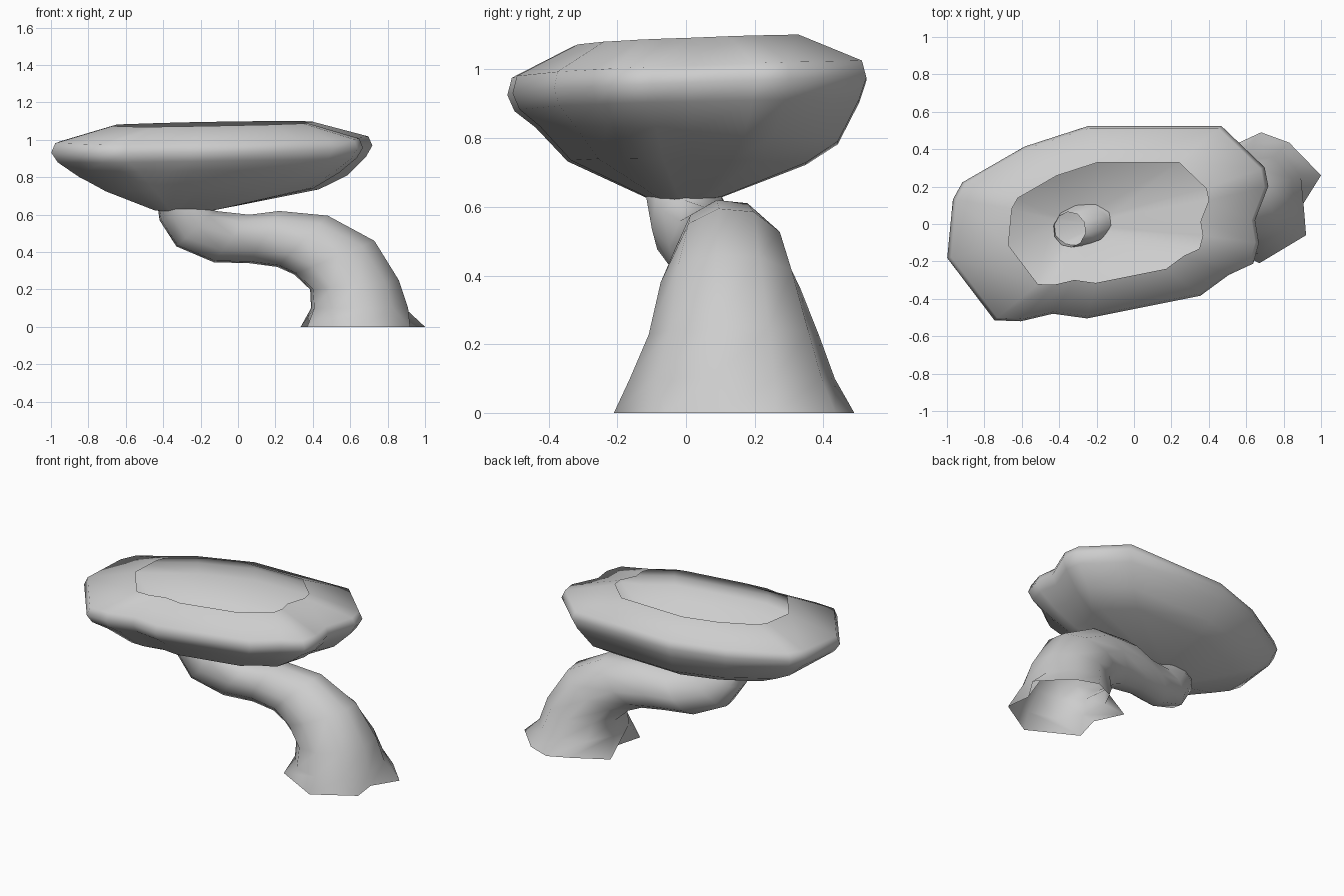
import bpy, bmesh, math
from mathutils import Vector

cube = bpy.data.objects.get("Cube")
if cube:
    bpy.data.objects.remove(cube, do_unlink=True)

grey = bpy.data.materials.new("plain_grey")
grey.use_nodes = True
grey.diffuse_color = (0.61, 0.61, 0.61, 1)
for node in grey.node_tree.nodes:
    if node.type == 'BSDF_PRINCIPLED':
        node.inputs["Base Color"].default_value = grey.diffuse_color


def loft(name, rings, tip=None):
    """Skin a list of closed rings, optionally closing the last one to a tip."""
    bm = bmesh.new()
    loops = [[bm.verts.new(p) for p in ring] for ring in rings]
    count = len(loops[0])
    for low, high in zip(loops, loops[1:]):
        for i in range(count):
            j = (i + 1) % count
            bm.faces.new((low[i], low[j], high[j], high[i]))
    if tip:
        end = bm.verts.new(tip)
        for i in range(count):
            bm.faces.new((loops[-1][i], loops[-1][(i + 1) % count], end))
    bmesh.ops.recalc_face_normals(bm, faces=bm.faces)
    # the outside of each shell faces away from its middle line
    first = loops[0][0]
    middle = sum((v.co for v in loops[0]), Vector()) / count
    bm.normal_update()
    if first.normal.dot(first.co - middle) < 0:
        bmesh.ops.reverse_faces(bm, faces=bm.faces)
    mesh = bpy.data.meshes.new(name)
    bm.to_mesh(mesh)
    bm.free()
    mesh.materials.append(grey)
    obj = bpy.data.objects.new(name, mesh)
    bpy.context.collection.objects.link(obj)
    bpy.ops.object.select_all(action='DESELECT')
    obj.select_set(True)
    bpy.context.view_layer.objects.active = obj
    bpy.ops.object.shade_smooth_by_angle(angle=math.radians(80))


# Canopy: one irregular outline, scaled into rings, tilted, open at the top
outline = [(-.91, .22), (-.58, .41), (-.24, .52), (.46, .52), (.69, .30), (.71, .20),
           (.64, .02), (.66, -.10), (.63, -.21), (.50, -.27), (.35, -.38), (-.25, -.50),
           (-.43, -.475), (-.60, -.515), (-.74, -.51), (-.99, -.18), (-.96, .13)]
mid_x = -.13
# scale, height, middle x, slope along y
levels = [(.63, 1.085, mid_x, .035),
          (.985, 1.0, mid_x, .035),
          (1.01, .95, mid_x, .035),
          (.97, .895, mid_x, .02),
          (.85, .81, mid_x, -.06),
          (.67, .73, mid_x, -.02),
          (.2, .625, -.27, .03)]


def canopy_ring(scale, z, centre_x, slope):
    ring = []
    for x, y in outline:
        dx, dy = (x - mid_x) * scale, y * scale
        ring.append((centre_x + dx, dy, z + slope * dy + .014 * dx))
    return ring


loft("canopy", [canopy_ring(*level) for level in levels], tip=(-.2, -.01, .61))

# Trunk: a bent open tube with a flared, ragged foot
foot = [(.90, .10), (1.0, .26), (.83, .435), (.68, .49), (.55, .43),
        (.335, .31), (.42, .13), (.37, -.05), (.67, -.21), (.92, -.06)]
# inner and outer side of the bend, then middle and half width across
bends = [((.39, .10), (.91, .10), .135, .30),
         ((.385, .20), (.86, .25), .14, .25),
         ((.30, .28), (.73, .46), .13, .205),
         ((.21, .32), (.48, .595), .13, .165),
         ((.06, .34), (.22, .62), .12, .145),
         ((-.13, .345), (.06, .60), .08, .13),
         ((-.33, .43), (-.12, .62), .02, .12),
         ((-.42, .57), (-.14, .66), 0, .115),
         ((-.43, .65), (-.26, .69), -.03, .095)]


def trunk_ring(inner, outer, mid_y, half):
    a, b = Vector((inner[0], mid_y, inner[1])), Vector((outer[0], mid_y, outer[1]))
    centre, reach = (a + b) / 2, (b - a) / 2
    ring = []
    for i in range(len(foot)):
        t = math.radians(-12) + math.tau * i / len(foot)
        ring.append(centre + reach * 1.02 * math.cos(t) + Vector((0, half * math.sin(t), 0)))
    return ring


loft("trunk", [[(x, y, 0) for x, y in foot]] + [trunk_ring(*bend) for bend in bends])
